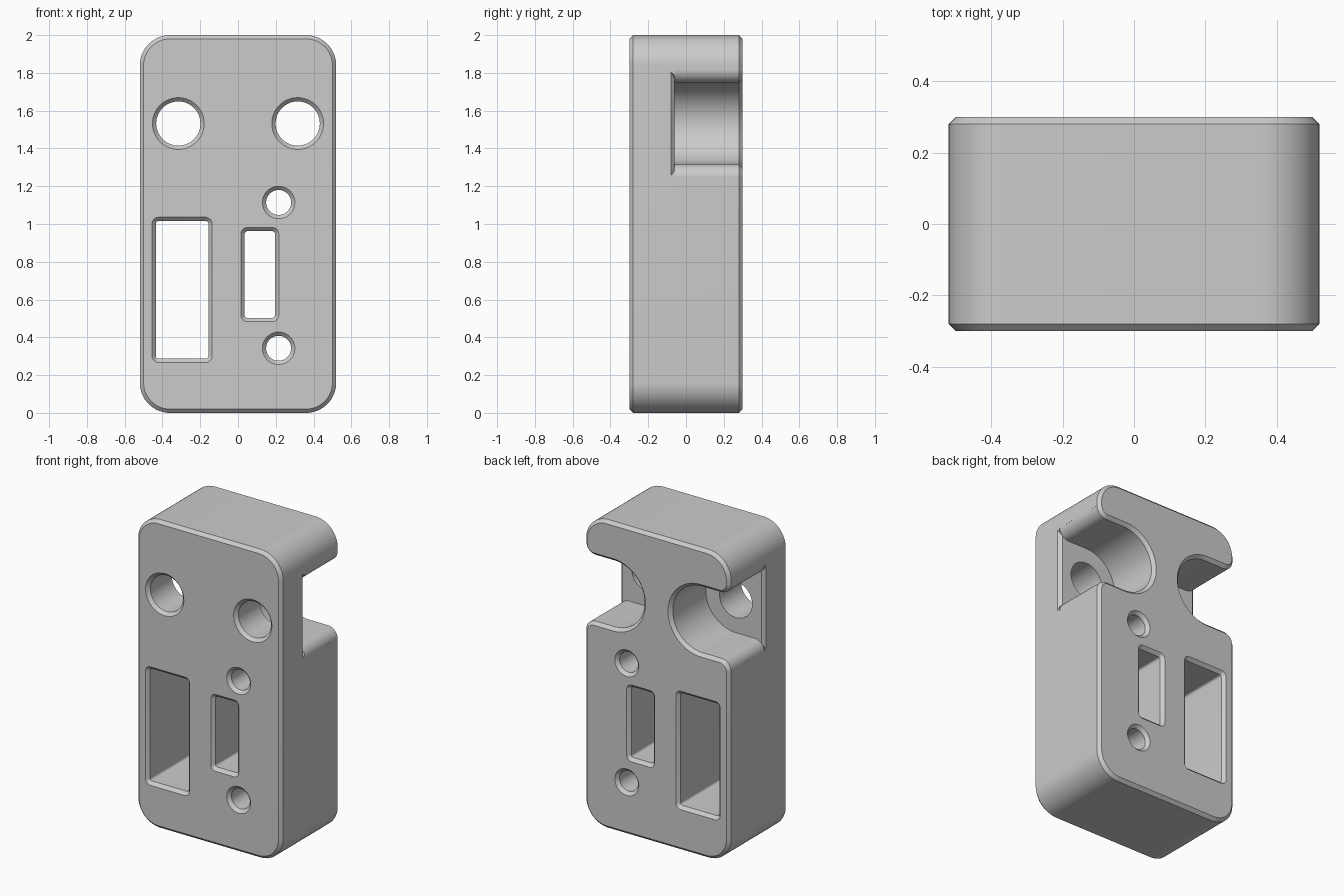
import bpy, bmesh
from math import sin, cos, pi, radians

cube = bpy.data.objects.get("Cube")
if cube:
    bpy.data.objects.remove(cube, do_unlink=True)

grey = bpy.data.materials.new("plain grey")
grey.use_nodes = True
GREY = (0.6, 0.6, 0.6, 1)
grey.diffuse_color = GREY
grey.node_tree.nodes["Principled BSDF"].inputs["Base Color"].default_value = GREY

HALF_W, HALF_D, HEIGHT, BEVEL = 0.52, 0.30, 2.0, 0.02


def arc(cx, cz, r, start, end, steps):
    angles = [radians(start + (end - start) * i / steps) for i in range(steps + 1)]
    return [(cx + r * cos(a), cz + r * sin(a)) for a in angles]


def rounded_rect(x0, x1, z0, z1, r, d=0, steps=16):
    """Rounded rectangle grown outward by d."""
    pts = []
    for i, (cx, cz) in enumerate([(x1 - r, z1 - r), (x0 + r, z1 - r),
                                  (x0 + r, z0 + r), (x1 - r, z0 + r)]):
        pts += arc(cx, cz, r + d, 90 * i, 90 * i + 90, steps)
    return pts


def circle(cx, cz, r, d=0):
    return arc(cx, cz, r + d, 0, 360, 64)[:-1]


def finish(name, bm, cutter):
    bmesh.ops.recalc_face_normals(bm, faces=bm.faces)
    mesh = bpy.data.meshes.new(name)
    bm.to_mesh(mesh)
    bm.free()
    mesh.materials.append(grey)
    obj = bpy.data.objects.new(name, mesh)
    bpy.context.scene.collection.objects.link(obj)
    obj.hide_render = cutter
    return obj


def loft(name, outline, stations, cutter=True):
    """Skin an outline through (y, offset) stations."""
    bm = bmesh.new()
    rings = [[bm.verts.new((x, y, z)) for x, z in outline(d)] for y, d in stations]
    n = len(rings[0])
    for a, b in zip(rings, rings[1:]):
        for i in range(n):
            j = (i + 1) % n
            bm.faces.new((a[i], a[j], b[j], b[i]))
    bm.faces.new(rings[0])
    bm.faces.new(rings[-1])
    return finish(name, bm, cutter)


# Body with chamfered front and back rims
body = loft("body",
            lambda d: rounded_rect(-HALF_W, HALF_W, 0, HEIGHT, 0.16, d),
            [(-HALF_D, -BEVEL), (BEVEL - HALF_D, 0), (HALF_D - BEVEL, 0), (HALF_D, -BEVEL)],
            cutter=False)

# Through openings, flared at both faces
END = HALF_D + BEVEL
INNER = HALF_D - BEVEL
through = [(-END, 2 * BEVEL), (-INNER, 0), (INNER, 0), (END, 2 * BEVEL)]
cutters = [
    loft("large_window_cutter",
         lambda d: rounded_rect(-0.435, -0.157, 0.287, 1.016, 0.015, d, 6), through),
    loft("small_window_cutter",
         lambda d: rounded_rect(0.035, 0.196, 0.503, 0.962, 0.015, d, 6), through),
]
for name, z in (("upper", 1.114), ("lower", 0.342)):
    cutters.append(loft(name + "_screw_hole_cutter",
                        lambda d: circle(0.215, z, 0.066, d), through))

# Round holes opening into side pockets at the back
HOLE_X, HOLE_Z, FLOOR = 0.316, 1.532, -0.06
POCKET_R, LIP_R = 0.215, 0.07


def pocket_outline(side, d):
    r = POCKET_R + d
    half = arc(HOLE_X, 0, r, 180, 90, 24)
    half += arc(HALF_W - LIP_R, POCKET_R + LIP_R, LIP_R - d, -90, -4, 12)
    half.append((0.7, half[-1][1]))
    pts = half + [(x, -z) for x, z in reversed(half[1:])]
    return [(side * x, HOLE_Z + z) for x, z in pts]


for side, name in ((-1, "right"), (1, "left")):
    cutters.append(loft(name + "_round_hole_cutter",
                        lambda d: circle(side * HOLE_X, HOLE_Z, 0.117, d),
                        [(-END, 2 * BEVEL), (-INNER, 0), (0, 0)]))
    cutters.append(loft(name + "_pocket_cutter", lambda d: pocket_outline(side, d),
                        [(FLOOR, 0), (INNER, 0), (END, 2 * BEVEL)]))
    # Chamfer on the outer edge of the pocket floor
    bm = bmesh.new()
    for x, y, z in ((0.49, -0.05, 0.215), (0.52, -0.08, 0.276),
                    (0.56, -0.12, 0.276), (0.56, -0.05, 0.276)):
        for s in (-1, 1):
            bm.verts.new((side * x, y, HOLE_Z + s * z))
    bmesh.ops.convex_hull(bm, input=bm.verts)
    cutters.append(finish(name + "_floor_chamfer_cutter", bm, True))

# Carve the body, then discard the cutters
for cutter in cutters:
    mod = body.modifiers.new(cutter.name, "BOOLEAN")
    mod.operation = "DIFFERENCE"
    mod.solver = "EXACT"
    mod.object = cutter
bpy.context.view_layer.objects.active = body
body.select_set(True)
for mod in list(body.modifiers):
    bpy.ops.object.modifier_apply(modifier=mod.name)
for cutter in cutters:
    bpy.data.objects.remove(cutter, do_unlink=True)

bpy.ops.object.select_all(action="DESELECT")
body.select_set(True)
bpy.ops.object.shade_smooth_by_angle(angle=radians(25))
